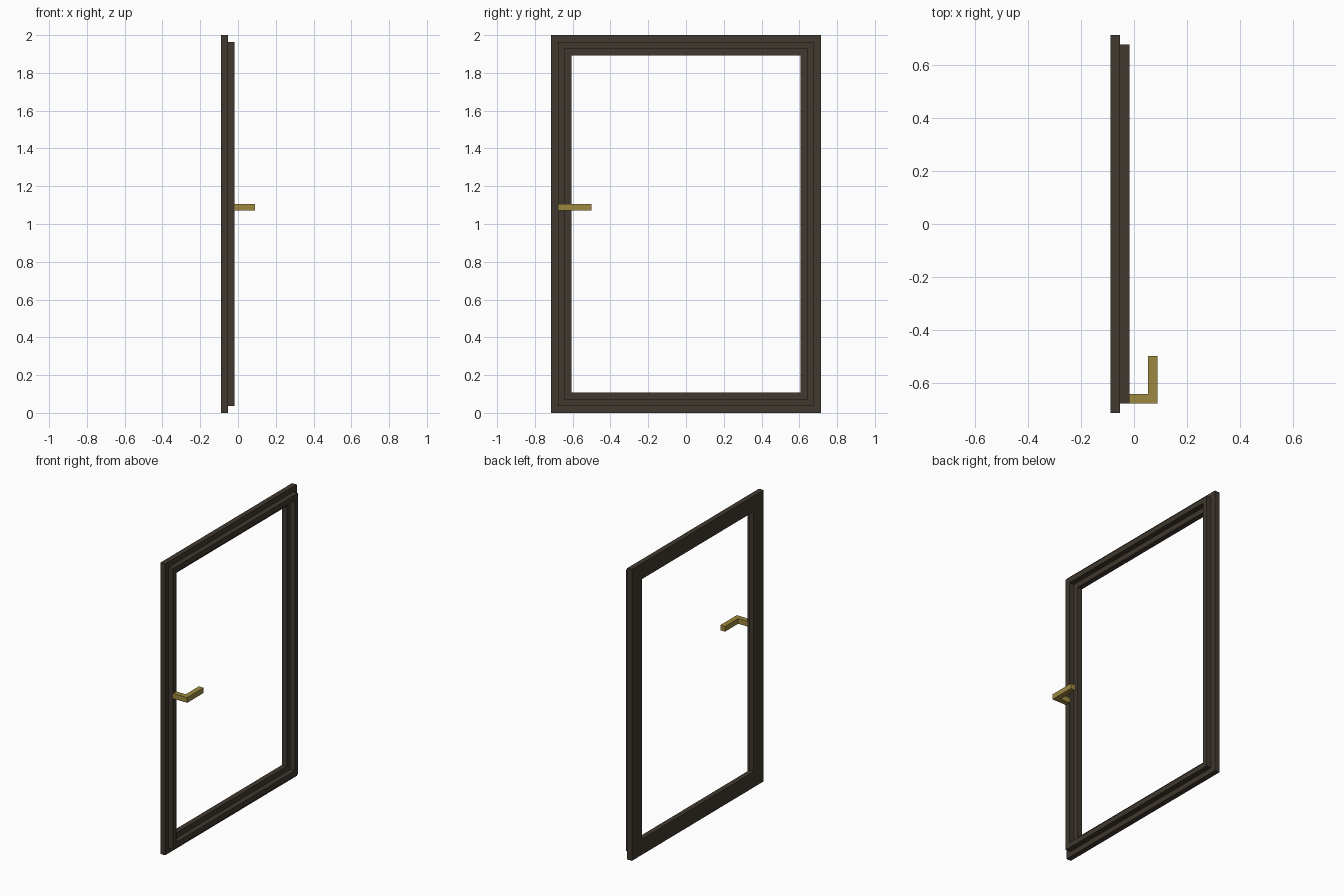
import bpy, bmesh

cube = bpy.data.objects.get("Cube")
if cube:
    bpy.data.objects.remove(cube)

U = 1 / 28            # basic module: frame is 40 x 56 modules
X0 = -2.5 * U         # back plane of the frame


def material(name, rgb):
    m = bpy.data.materials.new(name)
    m.use_nodes = True
    m.diffuse_color = (*rgb, 1)
    bsdf = next(n for n in m.node_tree.nodes if n.type == "BSDF_PRINCIPLED")
    bsdf.inputs["Base Color"].default_value = (*rgb, 1)
    bsdf.inputs["Roughness"].default_value = 0.7
    return m


def finish(name, bm, mat):
    bmesh.ops.recalc_face_normals(bm, faces=bm.faces)
    mesh = bpy.data.meshes.new(name)
    bm.to_mesh(mesh)
    bm.free()
    mesh.materials.append(mat)
    obj = bpy.data.objects.new(name, mesh)
    bpy.context.collection.objects.link(obj)
    return obj


brown = material("dark brown", (0.052, 0.040, 0.029))
brass = material("dull brass", (0.34, 0.25, 0.050))

# Window frame: stepped section (inset, depth) swept round a rectangle
section = [(0, 0), (3, 0), (3, 1), (2, 1), (2, 2), (1, 2), (1, 1), (0, 1)]
bm = bmesh.new()
rings = []
for sy, sz in [(-1, -1), (1, -1), (1, 1), (-1, 1)]:
    rings.append([bm.verts.new((X0 + d * U, sy * (20 - i) * U, 1 + sz * (28 - i) * U))
                  for i, d in section])
n = len(section)
for c in range(4):
    a, b = rings[c], rings[(c + 1) % 4]
    for k in range(n):
        j = (k + 1) % n
        bm.faces.new((a[k], a[j], b[j], b[k]))
finish("window_frame", bm, brown)

# Handle: L-shaped outline in plan, extruded upward
outline = [(-0.5, -19), (2.5, -19), (2.5, -14), (1.5, -14), (1.5, -18), (-0.5, -18)]
bm = bmesh.new()
base = bm.faces.new([bm.verts.new((x * U, y * U, 30 * U)) for x, y in outline])
ext = bmesh.ops.extrude_face_region(bm, geom=[base], use_keep_orig=True)
top = [g for g in ext["geom"] if isinstance(g, bmesh.types.BMVert)]
bmesh.ops.translate(bm, verts=top, vec=(0, 0, U))
finish("handle", bm, brass)
